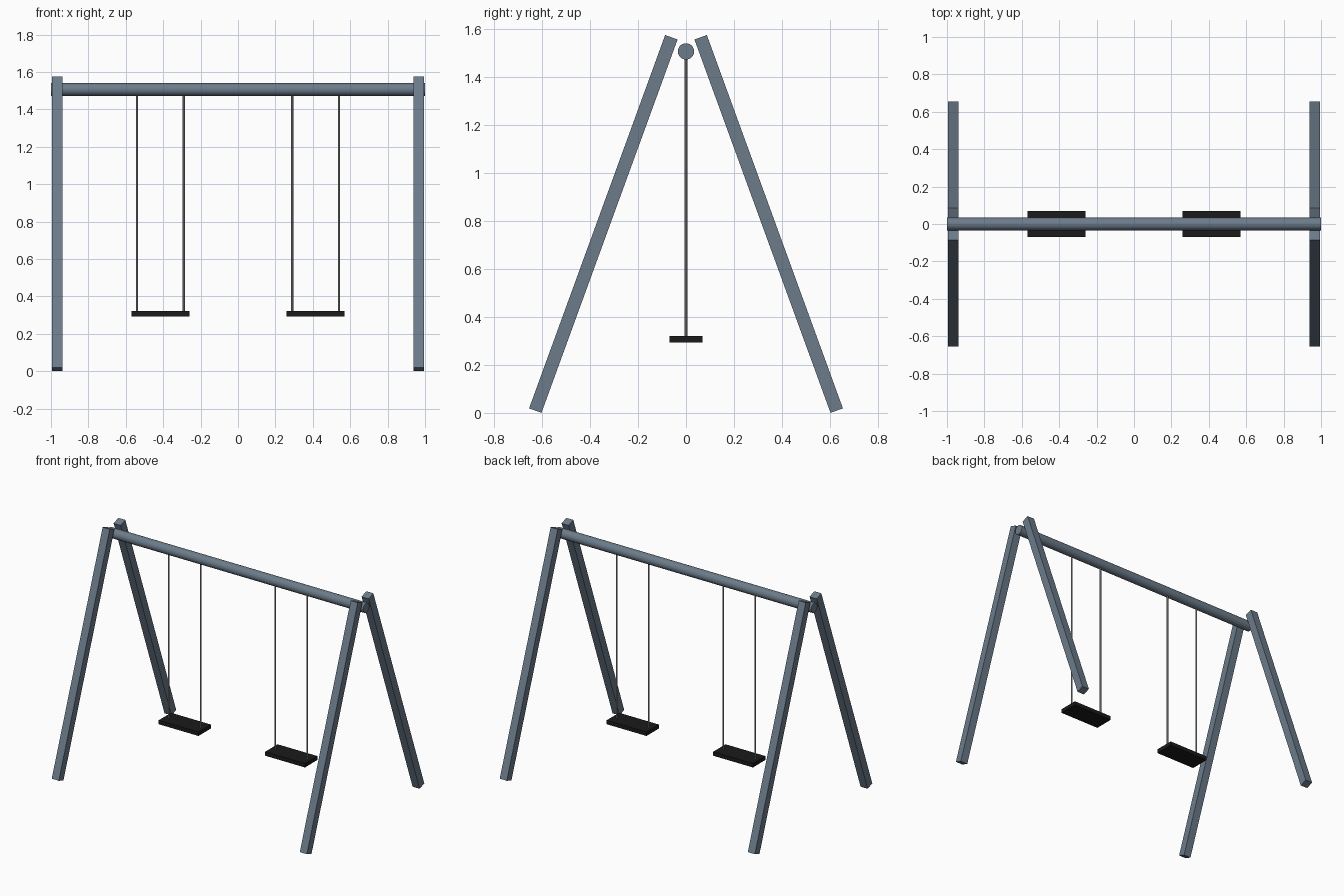
import bpy
from mathutils import Vector

if "Cube" in bpy.data.objects:
    bpy.data.objects.remove(bpy.data.objects["Cube"])


def material(name, rgb):
    m = bpy.data.materials.new(name)
    m.diffuse_color = (*rgb, 1)
    m.use_nodes = True
    m.node_tree.nodes["Principled BSDF"].inputs["Base Color"].default_value = m.diffuse_color
    return m


STEEL = material("blue grey steel", (0.15, 0.20, 0.255))
CHAIN = material("light grey chain", (0.32, 0.32, 0.32))
RUBBER = material("black rubber", (0.0105, 0.0105, 0.0105))


def box(name, centre, size, mat, direction=(0, 0, 1)):
    bpy.ops.mesh.primitive_cube_add(size=1, location=centre)
    o = bpy.context.object
    o.name = name
    o.scale = size
    o.rotation_euler = Vector((0, 0, 1)).rotation_difference(Vector(direction)).to_euler()
    o.data.materials.append(mat)
    return o


def rod(name, a, b, radius, sides, mat):
    a, b = Vector(a), Vector(b)
    bpy.ops.mesh.primitive_cylinder_add(vertices=sides, radius=radius,
                                        depth=(b - a).length, location=(a + b) / 2)
    o = bpy.context.object
    o.name = name
    o.rotation_euler = Vector((0, 0, 1)).rotation_difference(b - a).to_euler()
    o.data.materials.append(mat)
    bpy.ops.object.shade_smooth_by_angle()
    return o


# Top beam
rod("top_beam", (-1, 0, 1.506), (1, 0, 1.506), 0.034, 32, STEEL)

for sx, side in ((-1, "left"), (1, "right")):
    # Splayed legs
    for sy, face in ((-1, "front"), (1, "back")):
        foot = Vector((sx * 0.967, sy * 0.628, 0.0095))
        head = Vector((sx * 0.967, sy * 0.061, 1.565))
        box(f"{face}_{side}_leg", (foot + head) / 2,
            (0.055, 0.055, (head - foot).length), STEEL, head - foot)
    # Seat
    box(f"{side}_seat", (sx * 0.415, 0, 0.307), (0.31, 0.138, 0.028), RUBBER)
    # Hanging chains
    for x, place in ((0.29, "inner"), (0.54, "outer")):
        rod(f"{side}_{place}_chain", (sx * x, 0, 0.315), (sx * x, 0, 1.49),
            0.006, 8, CHAIN)
